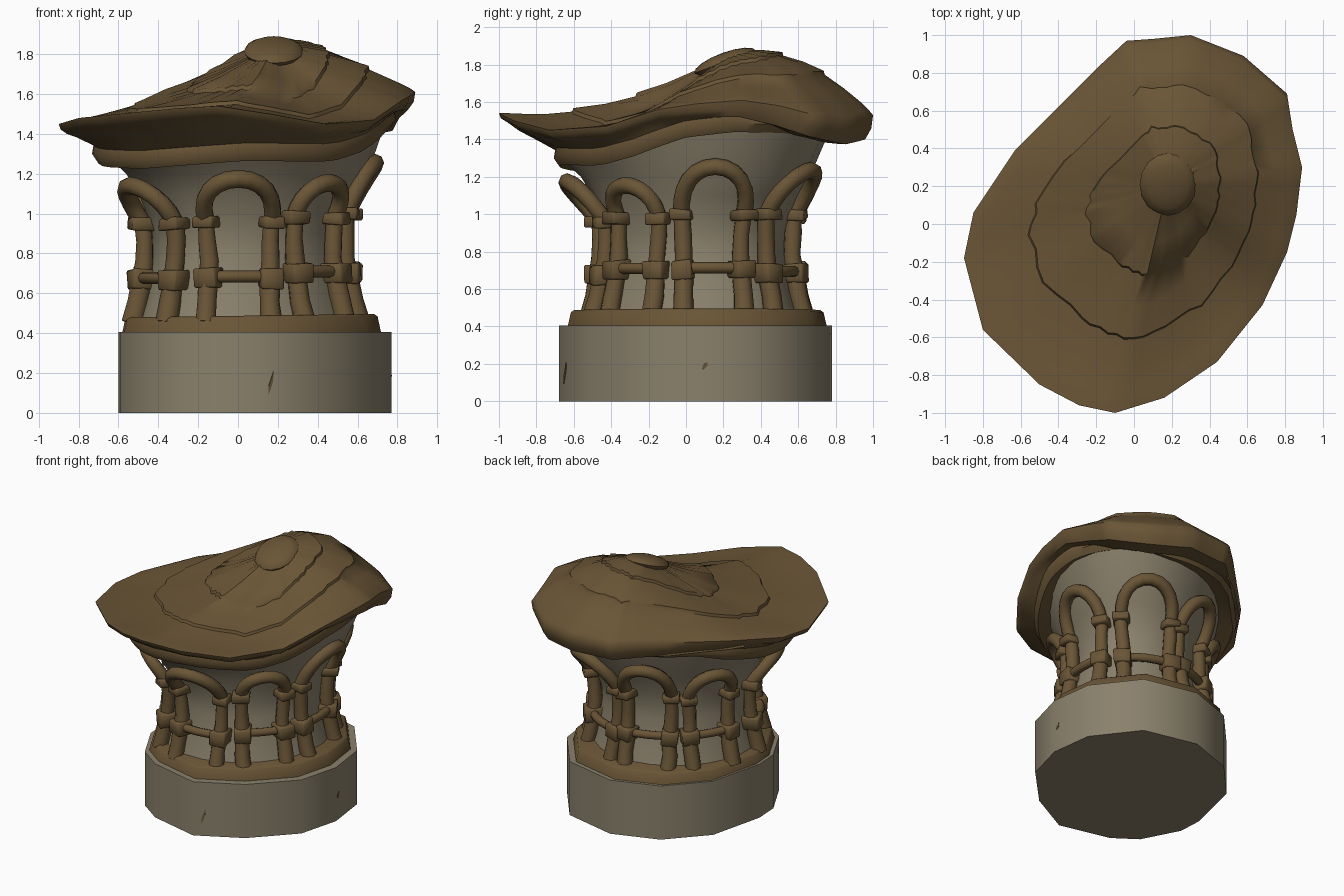
import bpy, bmesh, math, random
from math import sin, cos, pi, radians, degrees, atan2, hypot
from mathutils import Vector, Matrix

if "Cube" in bpy.data.objects:
    bpy.data.objects.remove(bpy.data.objects["Cube"])

random.seed(4)
CX, CY = 0.045, 0.05          # axis of the tower
AXIS = radians(46)            # long direction of the oval plan


def material(name, rgb):
    m = bpy.data.materials.new(name)
    m.diffuse_color = (*rgb, 1)
    m.use_nodes = True
    m.node_tree.nodes["Principled BSDF"].inputs["Base Color"].default_value = m.diffuse_color
    return m


WOOD = material("brown_wood", (0.143, 0.091, 0.037))
STONE = material("grey_stone", (0.255, 0.22, 0.15))


def finish(name, bm, mat):
    bmesh.ops.recalc_face_normals(bm, faces=bm.faces[:])
    me = bpy.data.meshes.new(name)
    bm.to_mesh(me)
    bm.free()
    me.materials.append(mat)
    ob = bpy.data.objects.new(name, me)
    bpy.context.collection.objects.link(ob)
    return ob


def loft(name, rings, mat):
    """Skin a list of equal-length closed rings and cap both ends."""
    bm = bmesh.new()
    vs = [[bm.verts.new(p) for p in r] for r in rings]
    n = len(vs[0])
    for a, b in zip(vs, vs[1:]):
        for i in range(n):
            j = (i + 1) % n
            bm.faces.new((a[i], a[j], b[j], b[i]))
    bm.faces.new(vs[0])
    bm.faces.new(vs[-1])
    return finish(name, bm, mat)


def oval(a, long, short):
    return 1 / hypot(cos(a - AXIS) / long, sin(a - AXIS) / short)


def polar(a, r, z, long=1.05):
    """Point on the oval tower plan, which gets narrower with height."""
    r *= oval(a, long, 0.92 - 0.09 * min(max((z - 0.45) / 0.75, 0), 1))
    return Vector((CX + r * cos(a), CY + r * sin(a), z))


def tube(name, pts, radii, mat, n=8):
    rings = []
    for i, p in enumerate(pts):
        t = (pts[min(i + 1, len(pts) - 1)] - pts[max(i - 1, 0)]).normalized()
        out = Vector((p.x - CX, p.y - CY, 0))
        out = (out - t * out.dot(t)).normalized()
        side = t.cross(out)
        rings.append([p + radii[i] * (out * cos(2 * pi * k / n) + side * sin(2 * pi * k / n))
                      for k in range(n)])
    return loft(name, rings, mat)


def block(name, a, r, z, size, mat):
    """Bevelled, slightly crooked box facing outward at angle a."""
    bm = bmesh.new()
    bmesh.ops.create_cube(bm, size=1)
    bmesh.ops.scale(bm, vec=size, verts=bm.verts[:])
    for v in bm.verts:
        v.co += Vector([random.uniform(-0.006, 0.006) for _ in range(3)])
    bmesh.ops.bevel(bm, geom=bm.edges[:], offset=0.008, segments=1, affect='EDGES')
    rot = Matrix.Rotation(a, 4, 'Z') @ Matrix.Rotation(random.uniform(-0.08, 0.08), 4, 'X')
    bmesh.ops.transform(bm, matrix=Matrix.Translation(polar(a, r, z)) @ rot, verts=bm.verts[:])
    return finish(name, bm, mat)


def lookup(tab, x):
    for (x0, y0), (x1, y1) in zip(tab, tab[1:]):
        if x <= x1:
            return y0 + (y1 - y0) * (x - x0) / (x1 - x0)
    return tab[-1][1]


# Height of the wavy lower roof edge by angle in degrees
BAND = ((-180, 1.27), (-155, 1.235), (-130, 1.225), (-90, 1.265), (-50, 1.26), (-30, 1.31),
        (-5, 1.41), (15, 1.44), (35, 1.435), (70, 1.39), (135, 1.38), (180, 1.27))


def band_z(a):
    return lookup(BAND, (degrees(a) + 180) % 360 - 180)


# Uneven stone base and wooden ring on it
BASE = [(.69, -.23), (.77, .07), (.73, .38), (.49, .69), (.09, .78), (-.25, .66), (-.5, .39),
        (-.6, -.02), (-.59, -.2), (-.45, -.47), (-.28, -.59), (.1, -.68), (.42, -.51)]
loft("stone_base", [[(x, y, z) for x, y in BASE] for z in (0, 0.405)], STONE)
loft("base_ring", [[(0.067 + (x - 0.085) * s, 0.06 + (y - 0.05) * s, z + 0.012 * x) for x, y in BASE]
                   for s, z in ((0.95, 0.395), (0.925, 0.475), (0.90, 0.487))], WOOD)

# Small chips on the base: face index, place along it, height, width, length, lean
for f, u, z, w, h, lean in ((1, 0.1, 0.19, 0.025, 0.05, 0.5), (11, 0.2, 0.15, 0.018, 0.12, 0.25)):
    p0, p1 = Vector((*BASE[f], z)), Vector((*BASE[(f + 1) % len(BASE)], z))
    c, side, up = p0.lerp(p1, u), (p1 - p0).normalized(), Vector((0, 0, 1))
    nrm = side.cross(up)
    long_dir, wide = up * cos(lean) + side * sin(lean), side * cos(lean) - up * sin(lean)
    loft("base_chip", [[c + nrm * d + long_dir * h * 0.5 * s + wide * w * 0.5 * q
                        for s, q in ((1, 0), (0.2, 1), (-1, 0.2), (-0.3, -1))]
                       for d in (-0.003, 0.004)], WOOD)

# Flared stone body
N = 24
ANG = [2 * pi * i / N for i in range(N)]
body = [[polar(a, r, z, lg) for a in ANG] for z, r, lg in
        ((0.44, 0.565, 1.05), (0.6, 0.52, 1.05), (0.8, 0.49, 1.05), (0.9, 0.495, 1.05),
         (1.0, 0.525, 1.06), (1.1, 0.565, 1.08), (1.2, 0.625, 1.1))]
body.append([polar(a, 0.71, band_z(a) + 0.05, 1.15) for a in ANG])
loft("flared_body", body, STONE)

# Seven arched windows (angle, arch peak, outward lean): posts, sleeves, caps, rail and arch
POST = ((0.45, 0.59), (0.6, 0.555), (0.8, 0.53), (0.98, 0.55))
WINDOWS = ((-93.5, 1.175, 0.85), (-42, 1.155, 0.66), (9.4, 1.255, 0.52), (59.5, 1.235, 0.62),
           (103, 1.235, 0.66), (153, 1.165, 0.6), (213, 1.14, 0.66))
for deg, peak, lean in WINDOWS:
    c = radians(deg)
    spring = 0.985 + 0.025 * cos(c - radians(40))
    rail_z = 0.685 + random.uniform(-0.02, 0.02)
    for s in (-1, 1):
        pts, rad = [], []
        for i in range(6):
            f = i / 5
            z = 0.45 + (spring - 0.45) * f
            a = c + s * radians(16 + 2 * f) + random.uniform(-0.012, 0.012)
            pts.append(polar(a, lookup(POST, z), z))
            rad.append(0.056 - 0.012 * f + random.uniform(-0.003, 0.003))
        tube("window_post", pts, rad, WOOD)
        block("post_sleeve", c + s * radians(17), 0.545, rail_z, (0.125, 0.115, 0.10), WOOD)
        block("post_cap", c + s * radians(18), 0.555, spring - 0.01, (0.12, 0.115, 0.06), WOOD)
    tube("window_rail", [polar(c + radians(d), 0.55, rail_z + 0.01)
                         for d in (-17, -8, 0, 8, 17)], [0.03] * 5, WOOD, 8)
    arch = []
    for i in range(13):
        t = pi * i / 12
        z = spring + (peak - spring) * sin(t)
        arch.append(polar(c - radians(18) * cos(t), 0.555 + (z - spring) * lean, z))
    tube("window_arch", arch, [0.045] * 13, WOOD)

# Lopsided roof: rim outline (x, y, z), skinned from the apex out and back under
RIM = [(.3, 1, 1.53), (.58, .89, 1.50), (.81, .69, 1.53), (.84, .5, 1.58), (.89, .3, 1.61),
       (.86, .05, 1.59), (.81, -.15, 1.56), (.68, -.43, 1.47), (.44, -.73, 1.45),
       (.16, -.92, 1.50), (-.1, -1, 1.54), (-.29, -.96, 1.53), (-.5, -.85, 1.51),
       (-.8, -.56, 1.48), (-.9, -.18, 1.45), (-.85, .06, 1.46), (-.63, .39, 1.50),
       (-.18, .84, 1.53), (-.04, .97, 1.53), (.1, .98, 1.53)]
AX, AY, AZ = 0.18, 0.21, 1.85
rim = []
for i, p in enumerate(RIM):
    q = Vector(RIM[(i + 1) % len(RIM)])
    for j in range(3):
        rim.append(Vector(p).lerp(q, j / 3))

# Each step: distance from apex (0..1), extra lift that makes the overlapping tiers
STEPS = ((0.03, 0), (0.13, 0.005), (0.26, 0.01), (0.39, 0.018), (0.397, 0), (0.53, 0.009),
         (0.67, 0.018), (0.677, 0), (0.80, 0), (0.91, 0.004), (0.97, 0.004), (1.0, 0))
columns = []
for n, p in enumerate(rim):
    a = atan2(p.y - AY, p.x - AX)
    k = cos(a - radians(73))
    k *= 1.6 if k > 0 else 1.35
    rag = random.uniform(-0.012, 0.012)
    flute = 0.003 * (-1) ** n
    col = []
    for t, lift in STEPS:
        t2 = t + (rag if 0.3 < t < 0.7 else 0)
        f = (1 - t2) + k * t2 * (1 - t2)
        z = p.z + (AZ - p.z) * f + lift + (flute if 0.1 < t < 0.4 else 0)
        col.append((AX + (p.x - AX) * t2, AY + (p.y - AY) * t2, z))
    # lip, underside and lower band
    bx, by = 0.03, 0.06
    b = atan2(p.y - by, p.x - bx)
    d = hypot(p.x - bx, p.y - by)
    lip = 0.05 + 0.08 * max(0, cos(b - radians(75)))
    r, bz = min(0.77 * oval(b, 1.07, 0.91), 0.96 * d), band_z(b)
    low = p.z - lip
    under = min(bz + 0.09, low + 0.01)
    for rr, z in ((d * 0.99, p.z - lip * 0.55), (d * 0.955, low),
                  (max(r * 1.03, d * 0.9), low * 0.7 + under * 0.3),
                  (r * 0.99, under), (r, bz + 0.045), (r * 0.96, bz), (r * 0.75, bz + 0.03)):
        col.append((bx + rr * cos(b), by + rr * sin(b), z))
    columns.append(col)
loft("roof", [list(ring) for ring in zip(*columns)], WOOD)

# Domed cap on the roof
bm = bmesh.new()
bmesh.ops.create_uvsphere(bm, u_segments=16, v_segments=8, radius=1)
bmesh.ops.transform(bm, matrix=Matrix.Translation((AX, AY, 1.815)) @ Matrix.Rotation(radians(20), 4, 'X')
                    @ Matrix.Diagonal((0.15, 0.175, 0.05, 1)), verts=bm.verts[:])
finish("roof_cap", bm, WOOD)

# Smooth shading with crisp hard edges
for ob in bpy.context.collection.objects:
    ob.select_set(True)
    bpy.context.view_layer.objects.active = ob
bpy.ops.object.shade_smooth_by_angle(angle=radians(50))
